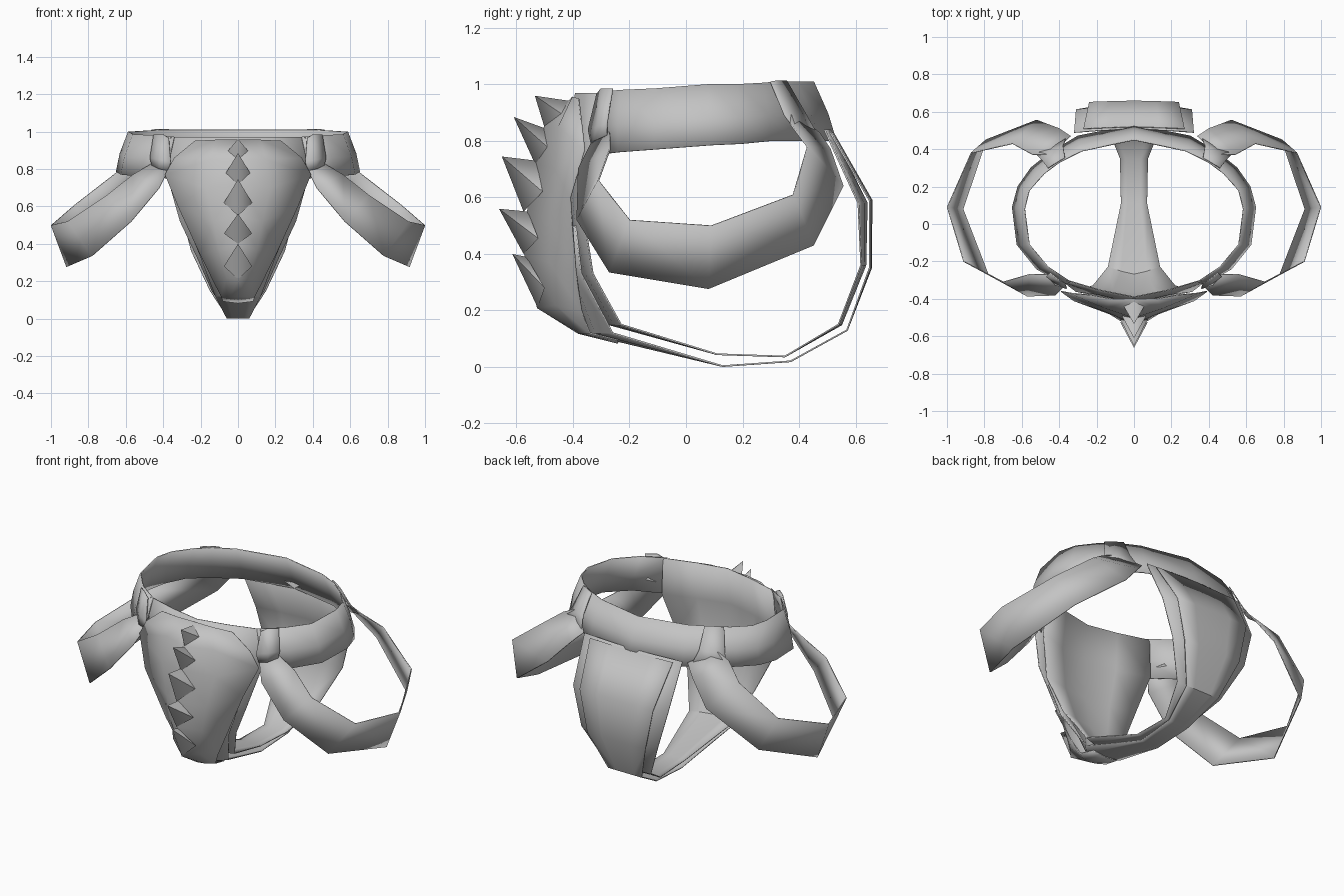
import bpy
import bmesh
import math
from mathutils import Vector

cube = bpy.data.objects.get("Cube")
if cube:
    bpy.data.objects.remove(cube, do_unlink=True)

GREY = (0.55, 0.55, 0.55, 1.0)
metal = bpy.data.materials.new("plain_grey")
metal.use_nodes = True
metal.diffuse_color = GREY
shader = next(n for n in metal.node_tree.nodes if n.type == "BSDF_PRINCIPLED")
shader.inputs["Base Color"].default_value = GREY


def finish(name, bm, thickness=0.006, angle=40):
    """Turn a right-or-left half mesh into a mirrored, thin, shaded object."""
    bmesh.ops.recalc_face_normals(bm, faces=bm.faces)
    mesh = bpy.data.meshes.new(name)
    bm.to_mesh(mesh)
    bm.free()
    mesh.materials.append(metal)
    obj = bpy.data.objects.new(name, mesh)
    bpy.context.collection.objects.link(obj)
    mirror = obj.modifiers.new("mirror", "MIRROR")
    mirror.use_axis[0] = True
    if thickness:
        solid = obj.modifiers.new("thin_sheet", "SOLIDIFY")
        solid.thickness = thickness
        solid.offset = 0
    bpy.ops.object.select_all(action="DESELECT")
    obj.select_set(True)
    bpy.context.view_layer.objects.active = obj
    bpy.ops.object.shade_smooth_by_angle(angle=math.radians(angle))
    return obj


def sheet(name, rows, **options):
    """Skin a grid of points, one row after another."""
    bm = bmesh.new()
    grid = [[bm.verts.new(p) for p in row] for row in rows]
    for upper, lower in zip(grid, grid[1:]):
        for i in range(len(upper) - 1):
            bm.faces.new((upper[i], lower[i], lower[i + 1], upper[i + 1]))
    return finish(name, bm, **options)


def strap_rows(stations):
    """Half strap across the centre line: half width, centre y, edge y, z."""
    rows = []
    for width, centre, edge, z in stations:
        middle = centre + (edge - centre) * 0.4
        rows.append([(0, centre, z), (width * 0.5, middle, z), (width, edge, z)])
    return rows


# Waistband, flaring downwards, with a slight bulge halfway
band_top = [(.34, -.31, .972), (.46, -.23, .98), (.56, -.11, .985), (.585, .08, 1),
            (.56, .18, 1), (.48, .27, 1.005), (.4, .33, 1.01), (.28, .39, 1.01), (0, .45, 1.01)]
band_low = [(.38, -.32, .75), (.52, -.24, .76), (.625, -.11, .77), (.65, .09, .785),
            (.62, .2, .79), (.55, .3, .8), (.45, .38, .8), (.3, .47, .8), (0, .53, .8)]
band = []
for top, low in zip(band_top, band_low):
    mid = Vector(top).lerp(Vector(low), 0.55)
    mid.x *= 1.015
    mid.y *= 1.015
    band.append([top, mid, low])
sheet("waistband", band)

# Inner sheet: front backing, under strap and rear panel in one run
sheet("inner_strap", strap_rows([
    (.36, -.39, -.3, .97), (.375, -.42, -.31, .75), (.31, -.41, -.36, .52),
    (.22, -.37, -.33, .33), (.14, -.27, -.23, .15), (.07, .11, .11, .045),
    (.075, .35, .35, .037), (.15, .55, .54, .15), (.25, .635, .62, .36),
    (.31, .64, .61, .58), (.32, .51, .49, .84)]))

# Outer sheet: narrower layer from the cup round to the back
sheet("outer_strap", strap_rows([
    (.27, -.44, -.39, .5), (.2, -.42, -.37, .33), (.12, -.36, -.26, .12),
    (.06, .13, .13, .003), (.065, .37, .37, .02), (.11, .57, .57, .13),
    (.19, .655, .65, .35), (.24, .657, .65, .59), (.27, .52, .51, .83)]))

# Front cup: spine, shoulder and edge points from top to bottom
sheet("front_cup", [
    [(0, -.4, .955), (.12, -.4, .955), (.23, -.38, .95)],
    [(0, -.5, .85), (.15, -.45, .85), (.34, -.37, .86)],
    [(0, -.53, .72), (.17, -.46, .7), (.39, -.36, .77)],
    [(0, -.56, .55), (.13, -.48, .52), (.32, -.41, .6)],
    [(0, -.57, .4), (.1, -.48, .37), (.2, -.39, .34)],
    [(0, -.525, .21), (.06, -.46, .22), (.13, -.37, .2)],
    [(0, -.38, .12), (.04, -.37, .12), (.09, -.34, .12)],
    [(0, -.24, .085), (.04, -.24, .09), (.08, -.24, .095)]], angle=50)

# Row of spikes down the spine: tip, root above, root below
spikes = [((-.535, .96), (-.4, .94), (-.5, .845)),
          ((-.61, .885), (-.5, .845), (-.535, .72)),
          ((-.652, .745), (-.53, .73), (-.575, .55)),
          ((-.662, .56), (-.56, .55), (-.575, .4)),
          ((-.615, .4), (-.565, .39), (-.525, .21))]
for number, (tip, above, below) in enumerate(spikes):
    bm = bmesh.new()
    flank_y = (above[0] + below[0]) / 2 + 0.045
    flank_z = (above[1] + below[1]) / 2
    flank = bm.verts.new((0.075, flank_y, flank_z - 0.02))
    point, upper, lower = (bm.verts.new((0, y, z)) for y, z in (tip, above, below))
    bm.faces.new((point, upper, flank))
    bm.faces.new((point, flank, lower))
    finish("spine_spike_" + str(number), bm, thickness=0)

# Leg straps: upper edge and lower edge from the front round to the back
leg_upper = [(.44, -.27, .84), (.56, -.27, .77), (.7, -.31, .66), (.91, -.2, .52),
             (.998, .09, .5), (.87, .38, .61), (.65, .43, .78), (.54, .37, .86), (.45, .37, .9)]
leg_lower = [(.37, -.33, .8), (.42, -.38, .7), (.57, -.385, .52), (.78, -.27, .335),
             (.915, .08, .277), (.79, .45, .43), (.52, .555, .64), (.4, .51, .77), (.34, .47, .83)]
sheet("leg_straps", list(zip(leg_upper, leg_lower)))

# Loops that hold the leg straps to the waistband
sheet("front_strap_loops", [
    [(.37, -.315, .965), (.4, -.3, .985), (.45, -.26, .985)],
    [(.36, -.345, .84), (.42, -.315, .85), (.47, -.28, .86)],
    [(.37, -.335, .79), (.42, -.325, .8), (.46, -.28, .82)]])
sheet("rear_strap_loops", [
    [(.37, .355, 1.013), (.42, .325, 1.013), (.46, .3, 1.01)],
    [(.38, .42, .9), (.44, .39, .89), (.5, .35, .89)],
    [(.36, .465, .82), (.45, .42, .82), (.53, .38, .85)]])
